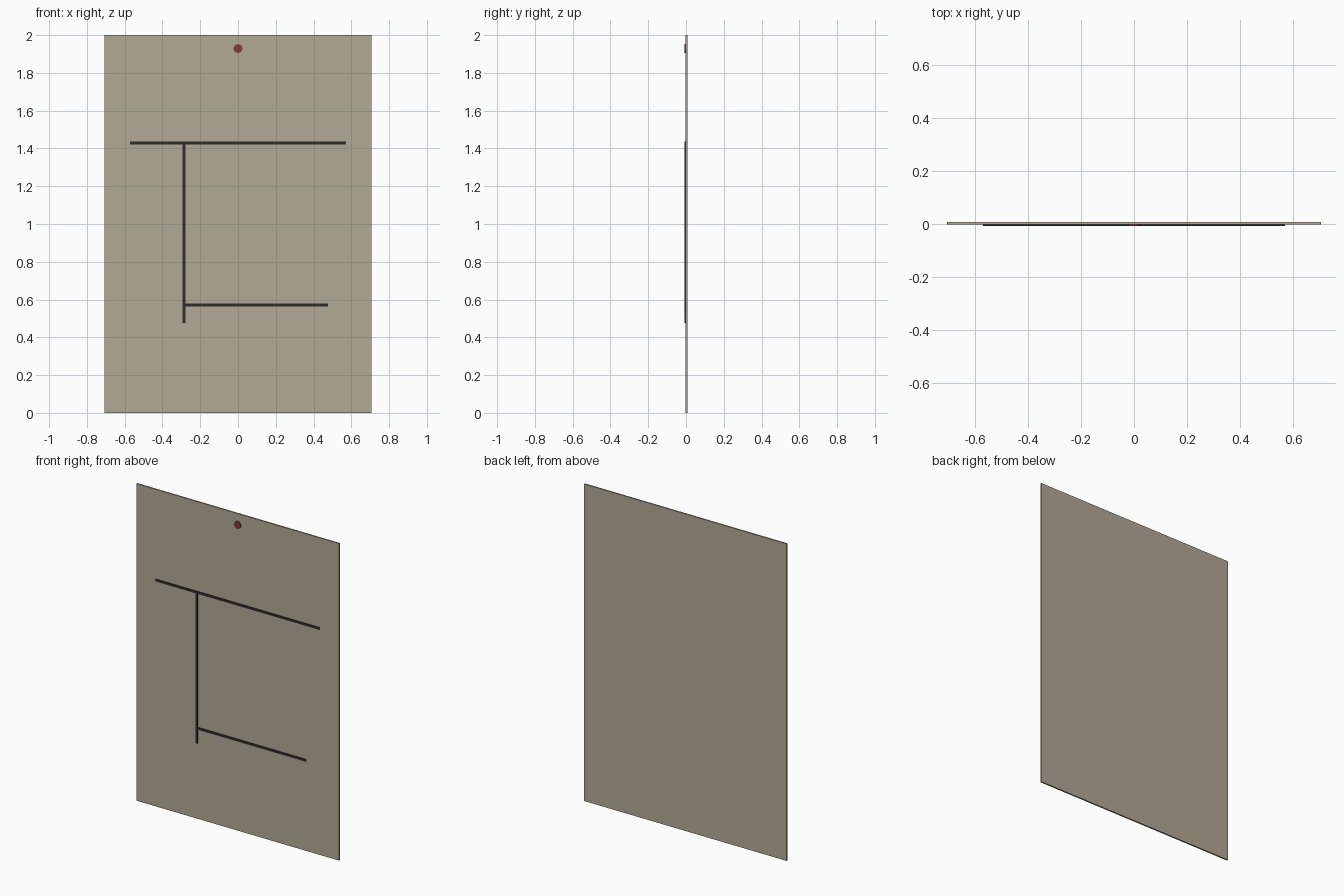
import bpy, math

if "Cube" in bpy.data.objects:
    bpy.data.objects.remove(bpy.data.objects["Cube"])

U = 2 / 21            # one drawing unit: the sheet is 21 units tall
FACE = -0.0024        # y of the sheet's front face
FRONT = -0.0072       # y of the front of the strokes and dot


def material(name, rgb):
    m = bpy.data.materials.new(name)
    m.diffuse_color = (*rgb, 1)
    m.use_nodes = True
    m.node_tree.nodes["Principled BSDF"].inputs["Base Color"].default_value = m.diffuse_color
    return m


def box(name, x0, x1, y0, y1, z0, z1, mat):
    bpy.ops.mesh.primitive_cube_add(
        size=1, location=((x0 + x1) / 2, (y0 + y1) / 2, (z0 + z1) / 2))
    ob = bpy.context.object
    ob.name = name
    ob.scale = (x1 - x0, y1 - y0, z1 - z0)
    bpy.ops.object.transform_apply(location=False, rotation=False, scale=True)
    ob.data.materials.append(mat)
    return ob


paper = material("paper", (0.45, 0.40, 0.30))
ink = material("ink", (0.03, 0.025, 0.03))
red = material("red", (0.25, 0.04, 0.035))

# Paper sheet
box("sheet", -7.425 * U, 7.425 * U, FACE, 0.0072, 0, 2, paper)

# Raised strokes: start and end of each centre line, in drawing units
W = 0.075
strokes = {
    "upper_stroke": (-6, 6, 15, 15),
    "upright_stroke": (-3, -3, 5, 15),
    "lower_stroke": (-3, 5, 6, 6),
}
for name, (x0, x1, z0, z1) in strokes.items():
    wx, wz = (W, 0) if x0 == x1 else (0, W)
    box(name, (x0 - wx) * U, (x1 + wx) * U, FRONT, FACE,
        (z0 - wz) * U, (z1 + wz) * U, ink)

# Red dot near the top edge
bpy.ops.mesh.primitive_cylinder_add(
    vertices=16, radius=0.25 * U, depth=FACE - FRONT,
    location=(0, (FACE + FRONT) / 2, 20.25 * U), rotation=(math.pi / 2, 0, 0))
dot = bpy.context.object
dot.name = "red_dot"
dot.data.materials.append(red)
bpy.ops.object.shade_smooth_by_angle()
